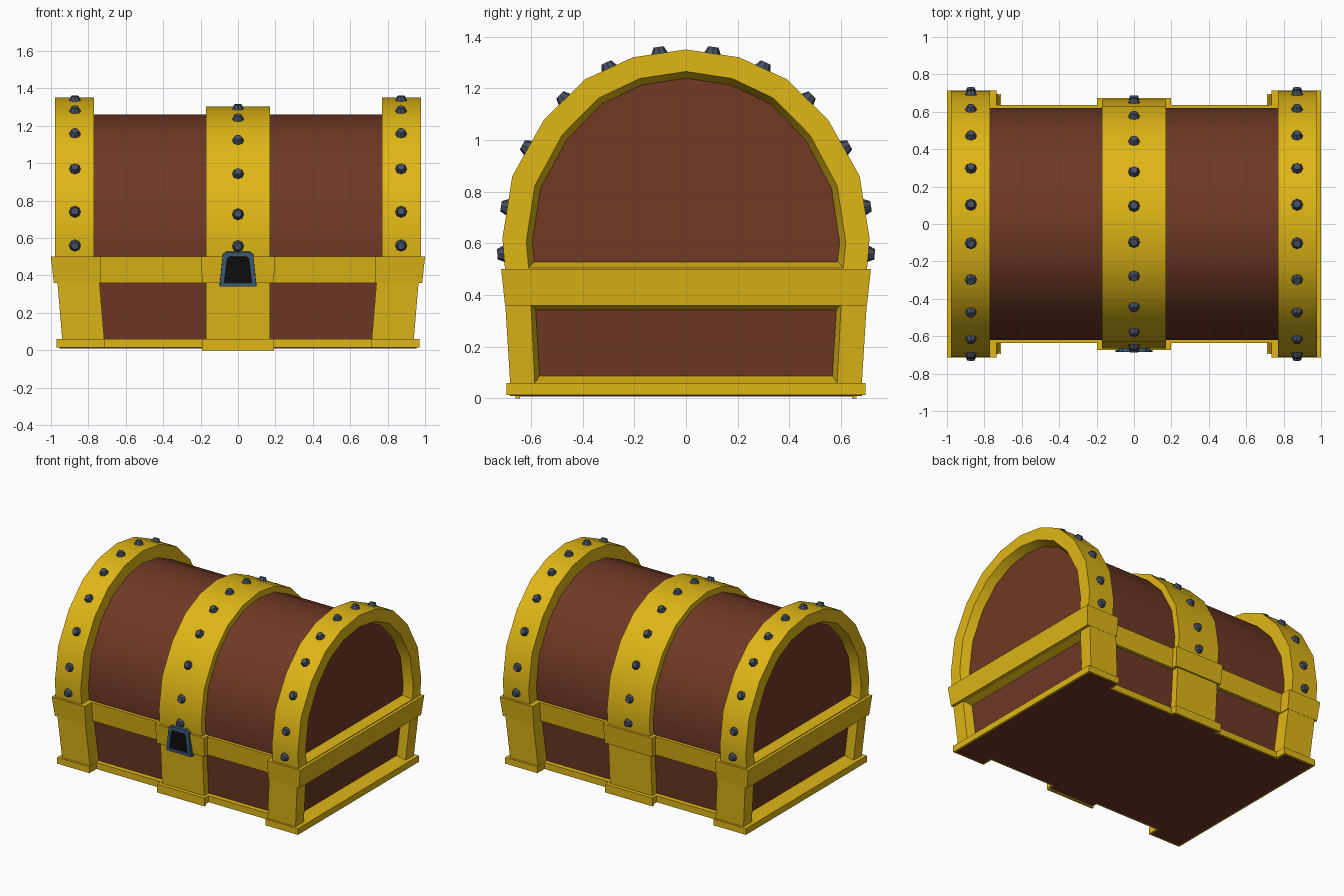
import bpy, bmesh, math
from mathutils import Matrix, Vector

if "Cube" in bpy.data.objects:
    bpy.data.objects.remove(bpy.data.objects["Cube"])


def material(name, rgb):
    m = bpy.data.materials.new(name)
    m.diffuse_color = (*rgb, 1)
    m.use_nodes = True
    m.node_tree.nodes["Principled BSDF"].inputs["Base Color"].default_value = m.diffuse_color
    return m


GOLD = material("gold", (0.74, 0.47, 0.008))
WOOD = material("wood", (0.16, 0.04, 0.018))
IRON = material("iron", (0.06, 0.075, 0.12))
STEEL = material("steel", (0.045, 0.10, 0.17))
BLACK = material("black", (0.004, 0.004, 0.004))


def finish(name, bm, mat):
    bmesh.ops.recalc_face_normals(bm, faces=bm.faces)
    me = bpy.data.meshes.new(name)
    bm.to_mesh(me)
    bm.free()
    me.materials.append(mat)
    ob = bpy.data.objects.new(name, me)
    bpy.context.collection.objects.link(ob)
    return ob


def loft(name, loops, mat):
    """Skin a series of equal-length loops and cap both ends."""
    bm = bmesh.new()
    rings = [[bm.verts.new(p) for p in lp] for lp in loops]
    n = len(rings[0])
    for a, b in zip(rings, rings[1:]):
        for i in range(n):
            j = (i + 1) % n
            bm.faces.new((a[i], a[j], b[j], b[i]))
    bm.faces.new(rings[0])
    bm.faces.new(rings[-1])
    return finish(name, bm, mat)


def block(name, mat, z0, z1, bottom, top=None):
    """Tapered box; bottom and top are (x0, x1, y0, y1)."""
    def rect(r, z):
        return [(r[0], r[2], z), (r[1], r[2], z), (r[1], r[3], z), (r[0], r[3], z)]
    return loft(name, [rect(bottom, z0), rect(top or bottom, z1)], mat)


# Half outline of the lid arch (y, z), from the rail to the crown
HALF = [(0.70, 0.50), (0.71, 0.62), (0.672, 0.86), (0.55, 1.078),
        (0.39, 1.235), (0.205, 1.32), (0, 1.35)]


def arch(sy=1.0, sz=1.0, base=0.5):
    pts = [(y * sy, 0.5 + (z - 0.5) * sz) for y, z in HALF]
    pts[0] = (pts[0][0], base)
    return pts + [(-y, z) for y, z in reversed(pts[:-1])]


def at_x(x, pts):
    return [(x, y, z) for y, z in pts]


# Lid: wooden barrel and middle strap
wood_arch, mid_arch = arch(0.875, 0.895), arch(0.938, 0.945)
loft("lid_wood", [at_x(-0.915, wood_arch), at_x(0.915, wood_arch)], WOOD)
loft("lid_middle_strap", [at_x(-0.17, mid_arch), at_x(0.17, mid_arch)], GOLD)


# Rivets sit on the middle of every arch facet
def rivets(name, x, pts):
    bm = bmesh.new()
    for (y0, z0), (y1, z1) in zip(pts, pts[1:]):
        normal = Vector((0, z1 - z0, y0 - y1)).normalized()
        pos = Vector((x, (y0 + y1) / 2, (z0 + z1) / 2)) + normal * 0.01
        rot = normal.to_track_quat('Z', 'Y').to_matrix().to_4x4()
        bmesh.ops.create_cone(bm, cap_ends=True, segments=8, radius1=0.034,
                              radius2=0.02, depth=0.03,
                              matrix=Matrix.Translation(pos) @ rot)
    finish(name, bm, IRON)


rivets("middle_rivets", 0, mid_arch)


# Frame around a lower end panel, leaning outward towards the top
def lower_loop(s, x, y_top, z_top, y_bot, z_bot):
    def px(z):
        return s * (x + (z - 0.36) * 0.083)
    return [(px(z_bot), -y_bot, z_bot), (px(z_bot), y_bot, z_bot),
            (px(z_top), y_top, z_top), (px(z_top), -y_top, z_top)]


def x_span(s, a, b):
    return sorted((s * a, s * b))


for s, side in ((-1, "left"), (1, "right")):
    # Lid end band with a bevelled recess showing the wood
    loft(side + "_lid_band", [
        at_x(s * 0.77, arch()), at_x(s * 0.978, arch()),
        at_x(s * 0.978, arch(0.87, 0.9, 0.505)),
        at_x(s * 0.91, arch(0.835, 0.867, 0.53))], GOLD)
    rivets(side + "_rivets", s * 0.872, arch())
    # Corner posts and lower end frame
    loft(side + "_lower_frame", [
        lower_loop(s, 0.74, 0.70, 0.38, 0.678, 0.02),
        lower_loop(s, 0.965, 0.70, 0.38, 0.678, 0.02),
        lower_loop(s, 0.965, 0.60, 0.365, 0.585, 0.06),
        lower_loop(s, 0.90, 0.58, 0.34, 0.565, 0.09)], GOLD)
    # End rail, base strip and its underside
    block(side + "_rail", GOLD, 0.36, 0.50,
          (*x_span(s, 0.735, 0.985), -0.70, 0.70),
          (*x_span(s, 0.735, 1.0), -0.715, 0.715))
    block(side + "_base_strip", GOLD, 0.014, 0.06,
          (*x_span(s, 0.71, 0.97), -0.695, 0.695))
    block(side + "_underside", WOOD, 0.01, 0.04,
          (*x_span(s, 0.725, 0.955), -0.68, 0.68))
    # Lips under the middle strap reaching the ground
    block(("front" if s < 0 else "back") + "_middle_foot", GOLD, 0, 0.06,
          (-0.192, 0.192, *x_span(s, 0.643, 0.66)))

# Lower body
block("body_wood", WOOD, 0.02, 0.50,
      (-0.877, 0.877, -0.577, 0.577), (-0.917, 0.917, -0.609, 0.609))
block("long_rail", GOLD, 0.36, 0.50,
      (-0.75, 0.75, -0.622, 0.622), (-0.75, 0.75, -0.635, 0.635))
block("middle_rail", GOLD, 0.36, 0.502,
      (-0.192, 0.192, -0.66, 0.66), (-0.197, 0.197, -0.673, 0.673))
block("middle_column", GOLD, 0.03, 0.37,
      (-0.17, 0.17, -0.63, 0.63), (-0.17, 0.17, -0.65, 0.65))
block("long_base_strip", GOLD, 0.014, 0.06, (-0.72, 0.72, -0.615, 0.615))
block("middle_base_strip", GOLD, 0.012, 0.06, (-0.192, 0.192, -0.65, 0.65))
block("underside", WOOD, 0.01, 0.04, (-0.74, 0.74, -0.60, 0.60))
block("middle_underside", WOOD, 0.008, 0.04, (-0.177, 0.177, -0.643, 0.643))


# Lock: bevelled trapezoid frame with a dark opening
def lock_loop(y, w_bot, w_top, z0, z1, c):
    return [(-w_bot, y, z0), (w_bot, y, z0), (w_top + c / 3, y, z1 - c),
            (w_top - c, y, z1), (-w_top + c, y, z1), (-w_top - c / 3, y, z1 - c)]


loft("lock_frame", [lock_loop(-0.64, 0.10, 0.078, 0.34, 0.528, 0.015),
                    lock_loop(-0.684, 0.098, 0.076, 0.342, 0.526, 0.015),
                    lock_loop(-0.684, 0.075, 0.055, 0.36, 0.50, 0.01),
                    lock_loop(-0.674, 0.072, 0.052, 0.363, 0.497, 0.01)], STEEL)
loft("lock_opening", [lock_loop(-0.65, 0.073, 0.053, 0.362, 0.498, 0.01),
                      lock_loop(-0.677, 0.073, 0.053, 0.362, 0.498, 0.01)], BLACK)

# Smooth the arches while keeping hard corners
for ob in bpy.context.collection.objects:
    ob.select_set(True)
    bpy.context.view_layer.objects.active = ob
bpy.ops.object.shade_smooth_by_angle(angle=math.radians(32))
